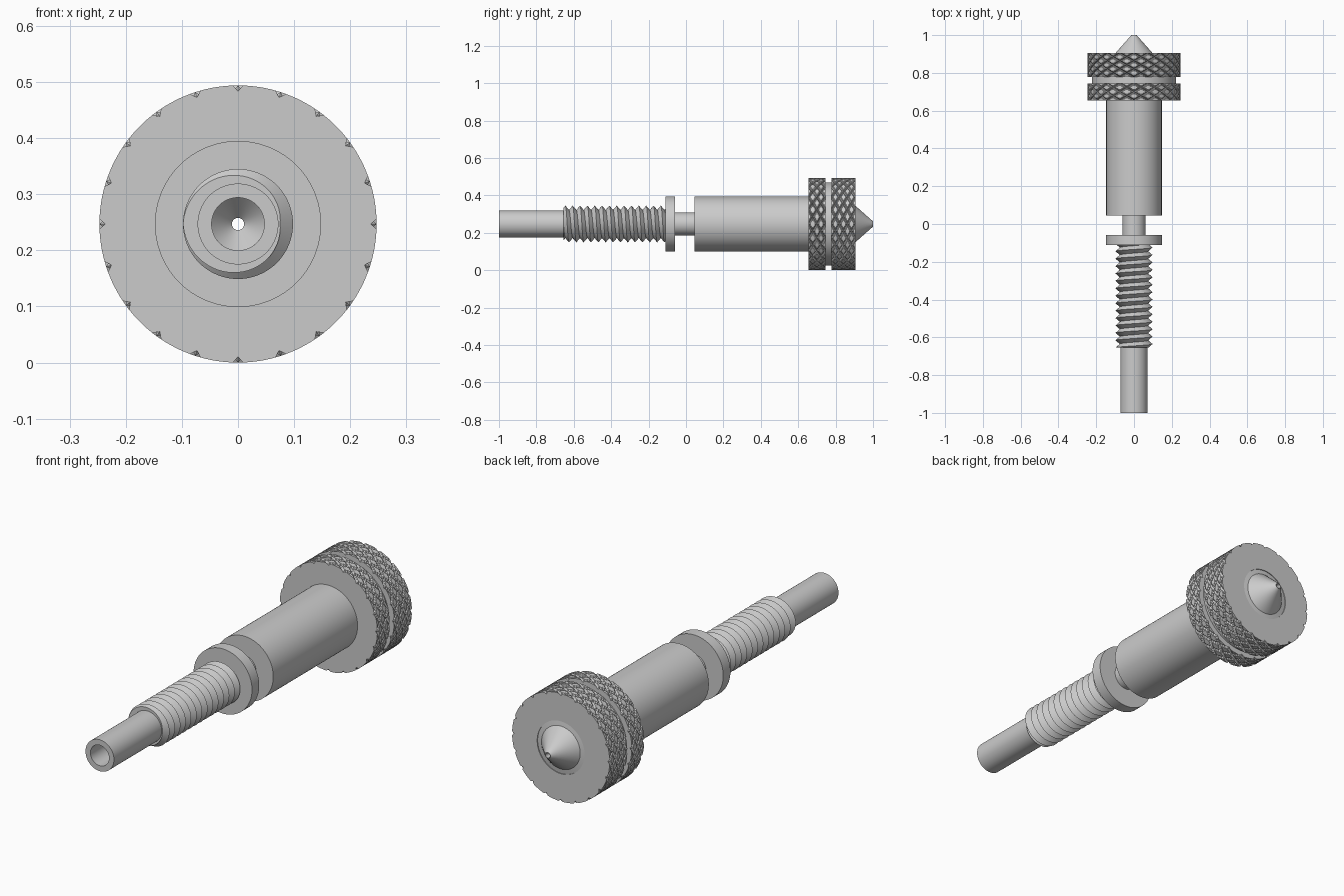
import bpy, bmesh
from math import sin, cos, pi, radians

if "Cube" in bpy.data.objects:
    bpy.data.objects.remove(bpy.data.objects["Cube"])

AXIS_Z = 0.247      # height of the centre line
BORE = 0.047


def ring_surface(name, rows, cols, split=False):
    """Closed surface around the y axis. rows: functions of turn t in 0..1 giving (radius, y)."""
    bm = bmesh.new()
    grid, radius = [], {}
    for row in rows:
        line = []
        for j in range(cols + 1):
            t = j / cols
            r, y = row(t)
            a = 2 * pi * t - pi / 2
            v = bm.verts.new((r * sin(a), y, AXIS_Z + r * cos(a)))
            radius[v] = r
            line.append(v)
        grid.append(line)
    for i in range(len(grid)):
        lo, hi = grid[i], grid[(i + 1) % len(grid)]
        for j in range(cols):
            a, b, c, d = lo[j], lo[j + 1], hi[j + 1], hi[j]
            if not split:
                bm.faces.new((a, b, c, d))
            elif radius[a] + radius[c] < radius[b] + radius[d]:
                bm.faces.new((a, b, c))
                bm.faces.new((a, c, d))
            else:
                bm.faces.new((a, b, d))
                bm.faces.new((b, c, d))
    bmesh.ops.remove_doubles(bm, verts=bm.verts[:], dist=1e-5)
    bmesh.ops.dissolve_degenerate(bm, edges=bm.edges[:], dist=1e-6)
    bmesh.ops.recalc_face_normals(bm, faces=bm.faces[:])
    mesh = bpy.data.meshes.new(name)
    bm.to_mesh(mesh)
    bm.free()
    ob = bpy.data.objects.new(name, mesh)
    bpy.context.collection.objects.link(ob)
    bpy.ops.object.select_all(action='DESELECT')
    ob.select_set(True)
    bpy.context.view_layer.objects.active = ob
    bpy.ops.object.shade_smooth_by_angle(angle=radians(30))
    return ob


def lathe(name, profile, cols=96):
    return ring_surface(name, [lambda t, p=p: p for p in profile], cols)


def sleeve(name, r, y0, y1):
    return lathe(name, [(BORE, y0), (r, y0), (r, y1), (BORE, y1)])


def thread(name, y0, y1, root, crest, turns):
    pitch = (y1 - y0) / turns

    def row(i):
        def point(t):
            y = min(max(y0 + pitch * (i / 2 + t), y0), y1)
            f = ((y - y0) / pitch - t) % 1
            return root + (crest - root) * abs(1 - 2 * f), y
        return point
    rows = [lambda t: (BORE, y0)]
    rows += [row(i) for i in range(-2, 2 * turns + 1)]
    rows += [lambda t: (BORE, y1)]
    return ring_surface(name, rows, 72)


def knurled_band(name, y0, y1, diamonds, r=0.247, depth=0.01, around=20, steps=8):
    def row(i):
        def point(t):
            u, v = t * around, i / steps
            d = min(abs(s - round(s)) for s in (u + v, u - v))
            return r - depth * max(0, 1 - d * steps), y0 + (y1 - y0) * v / diamonds
        return point
    rows = [lambda t: (0.12, y0)]
    rows += [row(i) for i in range(diamonds * steps + 1)]
    rows += [lambda t: (0.12, y1)]
    return ring_surface(name, rows, around * steps, split=True)


# Plain turned parts along the shaft
sleeve("feed_tube", 0.072, -1.0, -0.11)
sleeve("collar", 0.148, -0.11, -0.058)
sleeve("neck", 0.061, -0.07, 0.06)
sleeve("main_sleeve", 0.147, 0.045, 0.70)
sleeve("grip_core", 0.222, 0.70, 0.85)

# Screw thread
thread("screw_thread", -0.655, -0.105, 0.075, 0.098, 14)

# Knurled grip bands
knurled_band("knurl_lower", 0.655, 0.745, 2)
knurled_band("knurl_upper", 0.777, 0.905, 3)

# Conical tip with a fine outlet
lathe("nozzle_tip", [(BORE, 0.84), (0.13, 0.84), (0.13, 0.90), (0.098, 0.905),
                     (0.014, 1.0), (0.011, 1.0), (0.011, 0.94), (BORE, 0.90)])
